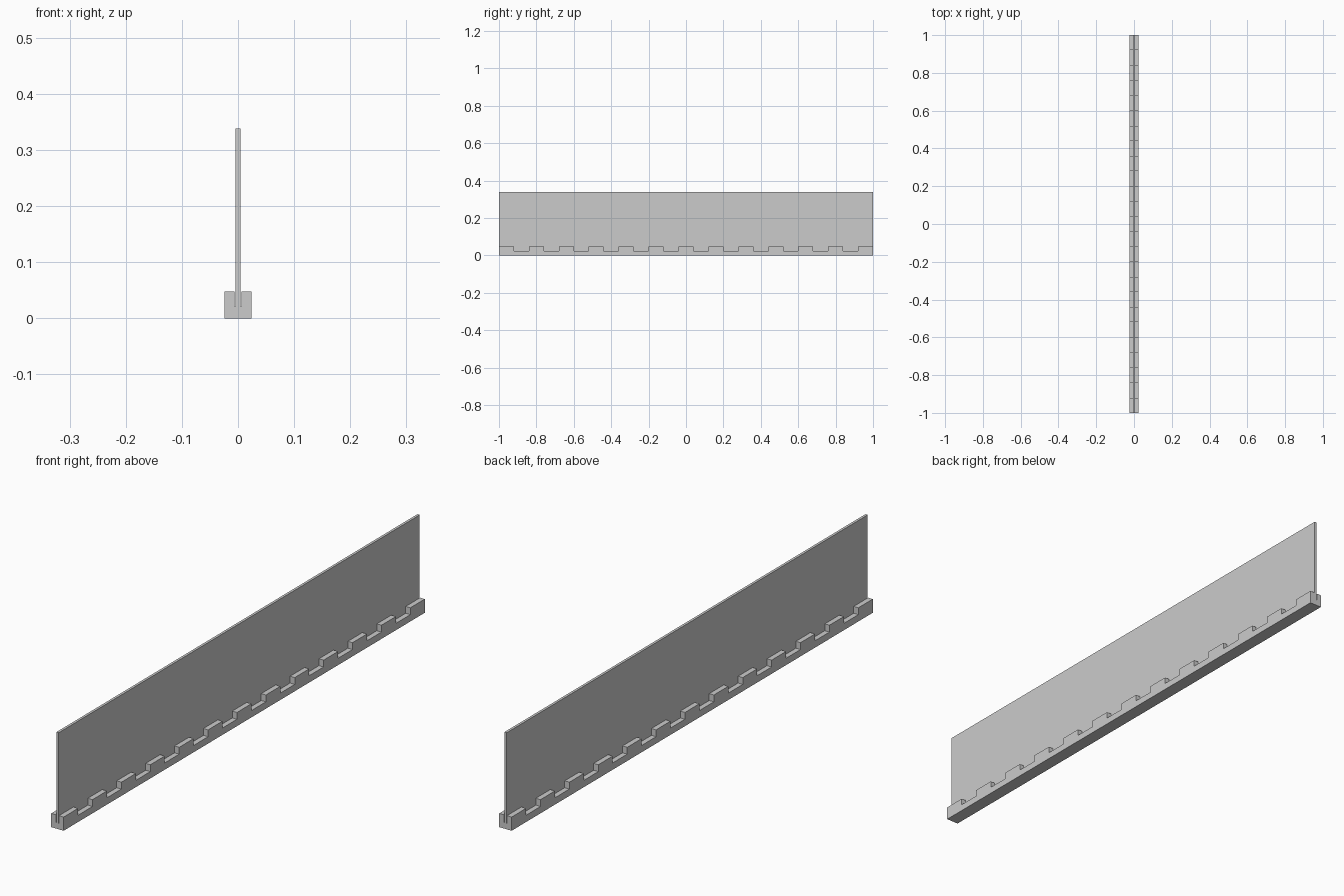
import bpy, bmesh

if "Cube" in bpy.data.objects:
    bpy.data.objects.remove(bpy.data.objects["Cube"])


def box(name, x, y0, y1, z0, z1):
    """Box symmetric about x = 0."""
    return extrude_x(name, [(y0, z0), (y1, z0), (y1, z1), (y0, z1)], x)


def extrude_x(name, outline, x):
    """Extrude a closed (y, z) outline from -x to x."""
    bm = bmesh.new()
    face = bm.faces.new([bm.verts.new((-x, y, z)) for y, z in outline])
    ext = bmesh.ops.extrude_face_region(bm, geom=[face])
    moved = [v for v in ext["geom"] if isinstance(v, bmesh.types.BMVert)]
    bmesh.ops.translate(bm, verts=moved, vec=(2 * x, 0, 0))
    bmesh.ops.recalc_face_normals(bm, faces=bm.faces)
    mesh = bpy.data.meshes.new(name)
    bm.to_mesh(mesh)
    bm.free()
    obj = bpy.data.objects.new(name, mesh)
    bpy.context.collection.objects.link(obj)
    return obj


HALF_W, RAIL_TOP, NOTCH_Z, SLOT_Z = 0.024, 0.048, 0.024, 0.021
SEGMENTS = 25
STEP = 2 / SEGMENTS

# crenellated base rail: alternating teeth and notches
outline = [(1, 0), (-1, 0)]
for i in range(SEGMENTS):
    z = RAIL_TOP if i % 2 == 0 else NOTCH_Z
    outline += [(-1 + i * STEP, z), (-1 + (i + 1) * STEP, z)]
rail = extrude_x("base_rail", outline, HALF_W)

# long slot that holds the panel
cutter = box("slot_cutter", 0.006, -1.1, 1.1, SLOT_Z, 0.1)
cutter.hide_render = True
cut = rail.modifiers.new("slot", 'BOOLEAN')
cut.operation = 'DIFFERENCE'
cut.solver = 'EXACT'
cut.object = cutter
bpy.context.view_layer.objects.active = rail
bpy.ops.object.modifier_apply(modifier=cut.name)
bpy.data.objects.remove(cutter)

# upright thin panel
box("panel", 0.0045, -1, 1, SLOT_Z, 0.338)
